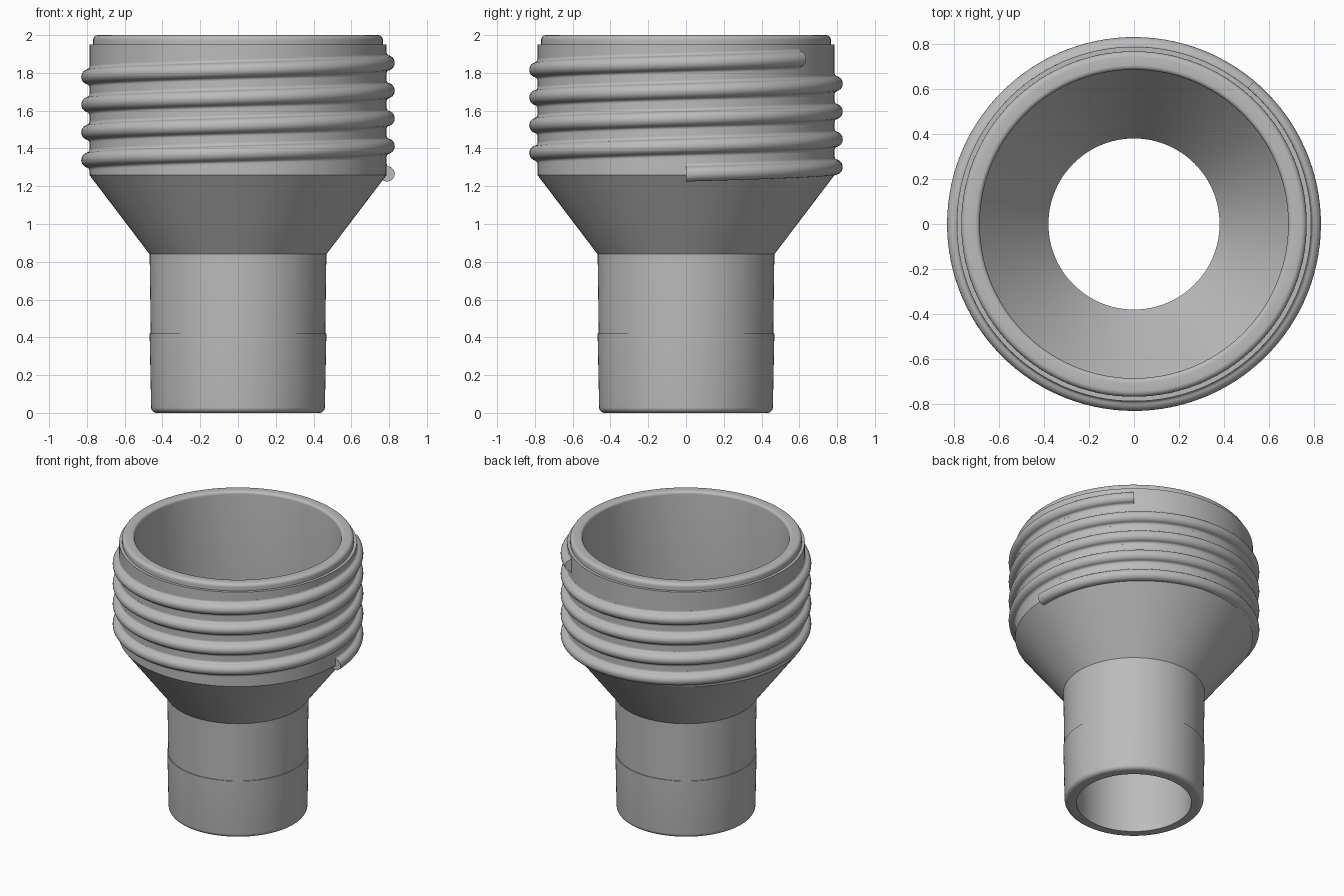
import bpy, bmesh, math
from math import sin, cos, pi, radians, sqrt

cube = bpy.data.objects.get("Cube")
if cube:
    bpy.data.objects.remove(cube)

grey = bpy.data.materials.new("plain grey")
grey.use_nodes = True
colour = (0.5, 0.5, 0.5, 1)
grey.diffuse_color = colour
grey.node_tree.nodes["Principled BSDF"].inputs["Base Color"].default_value = colour

SEGMENTS = 120
BODY_R, SHOULDER_Z = 0.787, 1.26
BEAD_R, BEAD_CENTRE = 0.04, 0.79
PITCH, START_Z = 0.147, 1.265
SWEEP = 4 * 2 * pi + radians(50)


def arc(cx, cz, radius, start, end, steps=6):
    """Points of a circular arc in the radius/height plane, angles in degrees."""
    angles = [radians(start + (end - start) * i / steps) for i in range(steps + 1)]
    return [(cx + radius * cos(a), cz + radius * sin(a)) for a in angles]


def sweep(name, profile, turn, rise=0.0, floor=-1.0, closed_ring=False):
    """Sweep a closed profile around z, as a ring or as a capped helix."""
    bm = bmesh.new()
    count = round(SEGMENTS * turn / (2 * pi))
    rows = []
    for i in range(count if closed_ring else count + 1):
        a = turn * i / count
        lift = rise * a / (2 * pi)
        rows.append([bm.verts.new((r * cos(a), r * sin(a), max(z + lift, floor)))
                     for r, z in profile])
    n = len(profile)
    for i in range(count):
        near, far = rows[i], rows[(i + 1) % len(rows)]
        for j in range(n):
            k = (j + 1) % n
            bm.faces.new((near[j], far[j], far[k], near[k]))
    if not closed_ring:
        bm.faces.new(rows[0])
        bm.faces.new(rows[-1])
    bmesh.ops.recalc_face_normals(bm, faces=bm.faces)
    mesh = bpy.data.meshes.new(name)
    bm.to_mesh(mesh)
    bm.free()
    obj = bpy.data.objects.new(name, mesh)
    bpy.context.collection.objects.link(obj)
    mesh.materials.append(grey)
    bpy.ops.object.select_all(action='DESELECT')
    obj.select_set(True)
    bpy.context.view_layer.objects.active = obj
    bpy.ops.object.shade_smooth_by_angle(angle=radians(30))
    return obj


# Hollow body: hose spigot, step, cone, threaded collar and rounded rim
body = [(0.38, 0)]
body += arc(0.43, 0.03, 0.03, -90, 0)
body += [(0.468, 0.42), (0.462, 0.42), (0.468, 0.84), (BODY_R, SHOULDER_Z),
         (BODY_R, 1.95), (0.767, 1.95)]
body += arc(0.742, 1.975, 0.025, 0, 90)
body += arc(0.705, 1.98, 0.02, 90, 180)
body += [(0.685, 1.3), (0.38, 0.88)]
sweep("adapter_body", body, 2 * pi, closed_ring=True)

# Round helical thread bead
bead = arc(BEAD_CENTRE, START_Z, BEAD_R, 0, 360, 24)[:-1]
sweep("thread_bead", bead, SWEEP, PITCH)

# Concave fillets blending the bead into the collar, above and below
f = 0.018
fillet_r = BODY_R + f
fillet_z = sqrt((BEAD_R + f) ** 2 - (fillet_r - BEAD_CENTRE) ** 2)
touch = math.degrees(math.atan2(fillet_z, fillet_r - BEAD_CENTRE))
for side, label in ((1, "upper"), (-1, "lower")):
    curve = arc(fillet_r, fillet_z, f, 180, 180 + touch)
    profile = [(r, START_Z + side * z) for r, z in curve]
    profile += [(BODY_R - 0.01, START_Z + side * 0.02),
                (BODY_R - 0.01, START_Z + side * fillet_z)]
    sweep(label + "_thread_fillet", profile, SWEEP, PITCH, floor=SHOULDER_Z)
